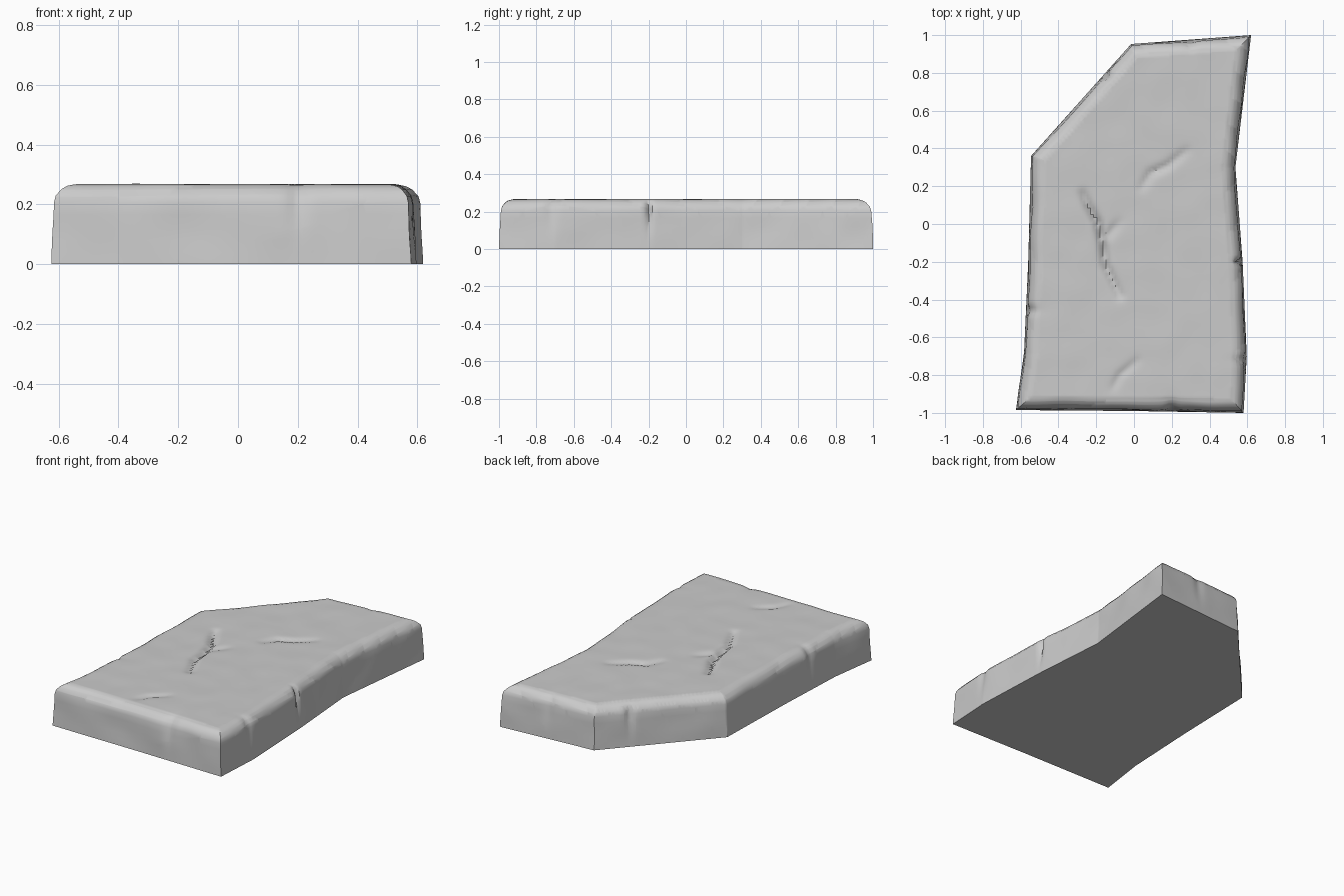
import bpy, bmesh, math
from mathutils import Vector, noise

if "Cube" in bpy.data.objects:
    bpy.data.objects.remove(bpy.data.objects["Cube"])

H = 0.267
# Footprint, counter-clockwise
outline = [Vector(p) for p in [
    (-0.625, -0.985), (0.0, -0.99), (0.58, -1.0), (0.597, -0.7), (0.575, -0.2),
    (0.537, 0.3), (0.62, 1.0), (-0.015, 0.953), (-0.545, 0.36), (-0.56, -0.2),
    (-0.582, -0.68)]]
# Edge section: height, inset
rings = [(0.0, 0.0), (0.205, 0.009), (0.228, 0.015), (0.25, 0.033), (0.261, 0.05), (H, 0.075)]
# Cracks in the top: depth, half width, path
cracks = [
    (0.034, 0.020, [(-0.27, 0.16), (-0.24, 0.09), (-0.19, 0.0), (-0.165, -0.11),
                    (-0.15, -0.22), (-0.075, -0.38)]),
    (0.013, 0.024, [(-0.175, -0.11), (-0.13, -0.05), (-0.08, 0.01)]),
    (0.016, 0.020, [(0.04, 0.19), (0.09, 0.27), (0.18, 0.31), (0.28, 0.39)]),
    (0.012, 0.018, [(-0.11, -0.87), (-0.075, -0.80), (0.02, -0.72)])]
# Chips in the rim: x, y, push x, push y, width
chips = [(0.575, -0.20, -0.028, 0.0, 0.014), (-0.57, -0.46, 0.014, 0.0, 0.025),
         (-0.16, 0.79, 0.014, -0.012, 0.025), (0.20, -1.0, 0.0, 0.012, 0.03),
         (0.595, -0.72, -0.010, 0.0, 0.03), (0.30, 0.98, 0.0, -0.008, 0.03)]


def inset(points, d):
    """Offset a closed outline inward with mitred corners."""
    out = []
    for i, p in enumerate(points):
        a = (p - points[i - 1]).normalized()
        b = (points[(i + 1) % len(points)] - p).normalized()
        na, nb = Vector((-a.y, a.x)), Vector((-b.y, b.x))
        out.append(p + (na + nb) * (d / (1 + na.dot(nb))))
    return out


def crack_depth(x, y):
    """Depth of the carved cracks at a point, tapering to the path ends."""
    p = Vector((x, y))
    total = 0.0
    for depth, width, path in cracks:
        best, where = 9.0, 0.0
        for i in range(len(path) - 1):
            a, b = Vector(path[i]), Vector(path[i + 1])
            t = max(0.0, min(1.0, (p - a).dot(b - a) / (b - a).length_squared))
            d = (p - a.lerp(b, t)).length
            if d < best:
                best, where = d, (i + t) / (len(path) - 1)
        if best < 4 * width:
            taper = max(0.0, math.sin(math.pi * (0.06 + 0.88 * where))) ** 0.5
            total = max(total, depth * taper * math.exp(-(best / width) ** 1.5))
    return total


# Slab body: stacked rings with a flat top
bm = bmesh.new()
loops = [[bm.verts.new((p.x, p.y, z)) for p in inset(outline, d)] for z, d in rings]
n = len(outline)
for low, high in zip(loops, loops[1:]):
    for i in range(n):
        j = (i + 1) % n
        bm.faces.new((low[i], low[j], high[j], high[i]))
bm.faces.new(loops[-1])

# Slice into a fine grid so the stone can be carved
step = 0.0165


def cut(co, no):
    bmesh.ops.bisect_plane(bm, geom=bm.verts[:] + bm.edges[:] + bm.faces[:],
                           dist=1e-5, plane_co=co, plane_no=no)


for z in (0.04, 0.08, 0.12, 0.165):
    cut((0, 0, z), (0, 0, 1))
for i in range(-37, 38):
    cut((i * step + 0.0013, 0, 0), (1, 0, 0))
for i in range(-60, 61):
    cut((0, i * step + 0.0017, 0), (0, 1, 0))

# Weathering: uneven sides and rim, cracks and chips
for v in bm.verts:
    x, y, z = v.co
    w = min(z / 0.1, 1.0)
    if w == 0.0:
        continue
    edge = 1.0 if z < H - 0.001 else 0.0
    q = Vector((x, y, z))
    v.co.x += 0.007 * w * edge * noise.noise(q * 5)
    v.co.y += 0.007 * w * edge * noise.noise(q * 5 + Vector((7, 3, 1)))
    if z > 0.2:
        v.co.z += 0.0025 * noise.noise(q * 7 + Vector((2, 9, 4))) - crack_depth(x, y)
    for cx, cy, px, py, r in chips:
        d2 = (x - cx) ** 2 * (0.12 if px and not py else 1) \
            + (y - cy) ** 2 * (0.12 if py and not px else 1)
        f = math.exp(-d2 / (r * r)) * min(1.0, z / 0.2) ** 2
        v.co.x += px * f
        v.co.y += py * f
        if z > 0.2:
            v.co.z -= 0.4 * f * math.hypot(px, py)

# Flat underside
bmesh.ops.holes_fill(bm, edges=[e for e in bm.edges if e.is_boundary], sides=0)
bmesh.ops.recalc_face_normals(bm, faces=bm.faces[:])
mesh = bpy.data.meshes.new("stone_slab")
bm.to_mesh(mesh)
bm.free()
slab = bpy.data.objects.new("stone_slab", mesh)
bpy.context.collection.objects.link(slab)
bpy.context.view_layer.objects.active = slab
slab.select_set(True)
bpy.ops.object.shade_smooth_by_angle(angle=math.radians(40))
